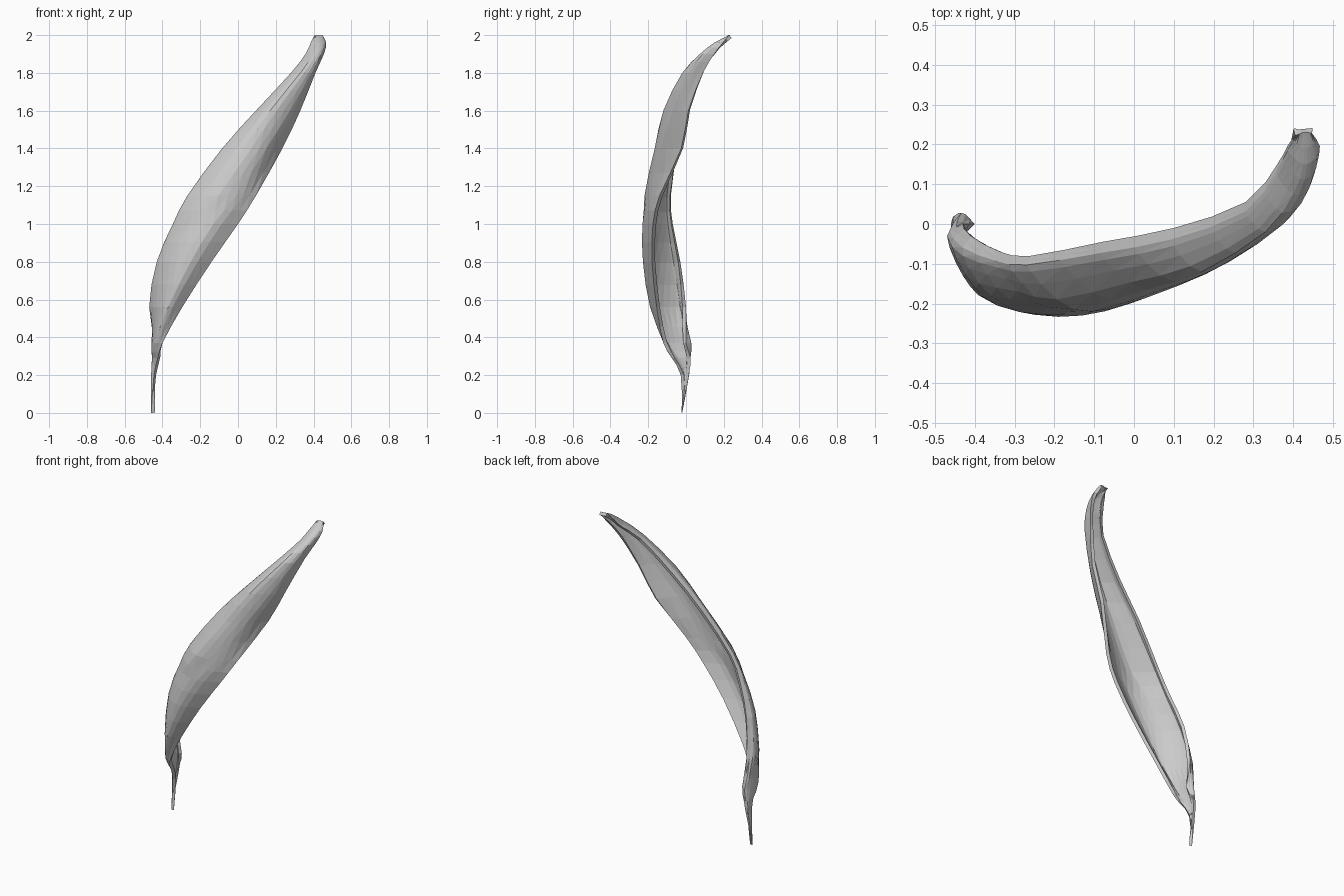
import bpy, bmesh
from mathutils import Vector

if "Cube" in bpy.data.objects:
    bpy.data.objects.remove(bpy.data.objects["Cube"])

# Curled leaf: horizontal sections as z, then (x, y) from left rim round the front to right rim
SECTIONS = [
    (0.00, (-.46, -.02)),
    (0.20, (-.44, .015), (-.455, .015), (-.46, -.005), (-.455, -.02), (-.445, -.028)),
    (0.29, (-.43, .025), (-.452, .02), (-.455, -.01), (-.445, -.05), (-.425, -.075)),
    (0.37, (-.40, 0), (-.435, .028), (-.458, -.03), (-.44, -.11), (-.40, -.12)),
    (0.56, (-.43, 0), (-.47, -.03), (-.43, -.13), (-.37, -.19), (-.295, -.155)),
    (0.80, (-.41, -.03), (-.43, -.08), (-.36, -.18), (-.25, -.228), (-.14, -.18)),
    (1.00, (-.335, -.07), (-.34, -.11), (-.26, -.195), (-.13, -.23), (0, -.175)),
    (1.15, (-.26, -.08), (-.26, -.12), (-.15, -.215), (-.01, -.20), (.095, -.14)),
    (1.40, (-.08, -.045), (-.075, -.09), (.03, -.165), (.15, -.135), (.235, -.025)),
    (1.60, (.10, -.01), (.10, -.055), (.17, -.12), (.275, -.07), (.33, .012)),
    (1.80, (.28, .055), (.285, .02), (.33, -.02), (.39, .015), (.41, .09)),
    (1.90, (.36, .15), (.36, .12), (.40, .075), (.44, .09), (.455, .15)),
    (1.96, (.385, .195), (.39, .18), (.425, .15), (.455, .165), (.467, .195)),
    (2.00, (.405, .223), (.415, .226), (.425, .23), (.437, .23), (.447, .228)),
]


def smooth_path(pts, steps):
    """Catmull-Rom curve through the points."""
    ext = [2 * pts[0] - pts[1]] + pts + [2 * pts[-1] - pts[-2]]
    out = []
    for i in range(1, len(ext) - 2):
        a, b, c, d = ext[i - 1:i + 3]
        for k in range(steps):
            t = k / steps
            m0, m1 = (c - a) / 2, (d - b) / 2
            out.append((2*t**3 - 3*t**2 + 1) * b + (t**3 - 2*t**2 + t) * m0
                       + (3*t**2 - 2*t**3) * c + (t**3 - t**2) * m1)
    return out + [pts[-1]]


# Smooth the grid across each section, then along the length
rows = []
for z, *pts in SECTIONS:
    if len(pts) == 1:
        pts = pts * 5
    rows.append(smooth_path([Vector((x, y, z)) for x, y in pts], 3))
cols = [smooth_path(list(c), 2) for c in zip(*rows)]

# Skin the grid
bm = bmesh.new()
grid = [[bm.verts.new(p) for p in col] for col in cols]
for a, b in zip(grid, grid[1:]):
    for i in range(len(a) - 1):
        bm.faces.new((a[i], b[i], b[i + 1], a[i + 1]))
bmesh.ops.remove_doubles(bm, verts=bm.verts, dist=0.0005)
bmesh.ops.triangulate(bm, faces=bm.faces)
mesh = bpy.data.meshes.new("curled_leaf")
bm.to_mesh(mesh)
bm.free()
leaf = bpy.data.objects.new("curled_leaf", mesh)
bpy.context.collection.objects.link(leaf)

# Thin wall, thickened toward the hollow back
wall = leaf.modifiers.new("wall", 'SOLIDIFY')
wall.thickness = 0.02
wall.offset = -1
